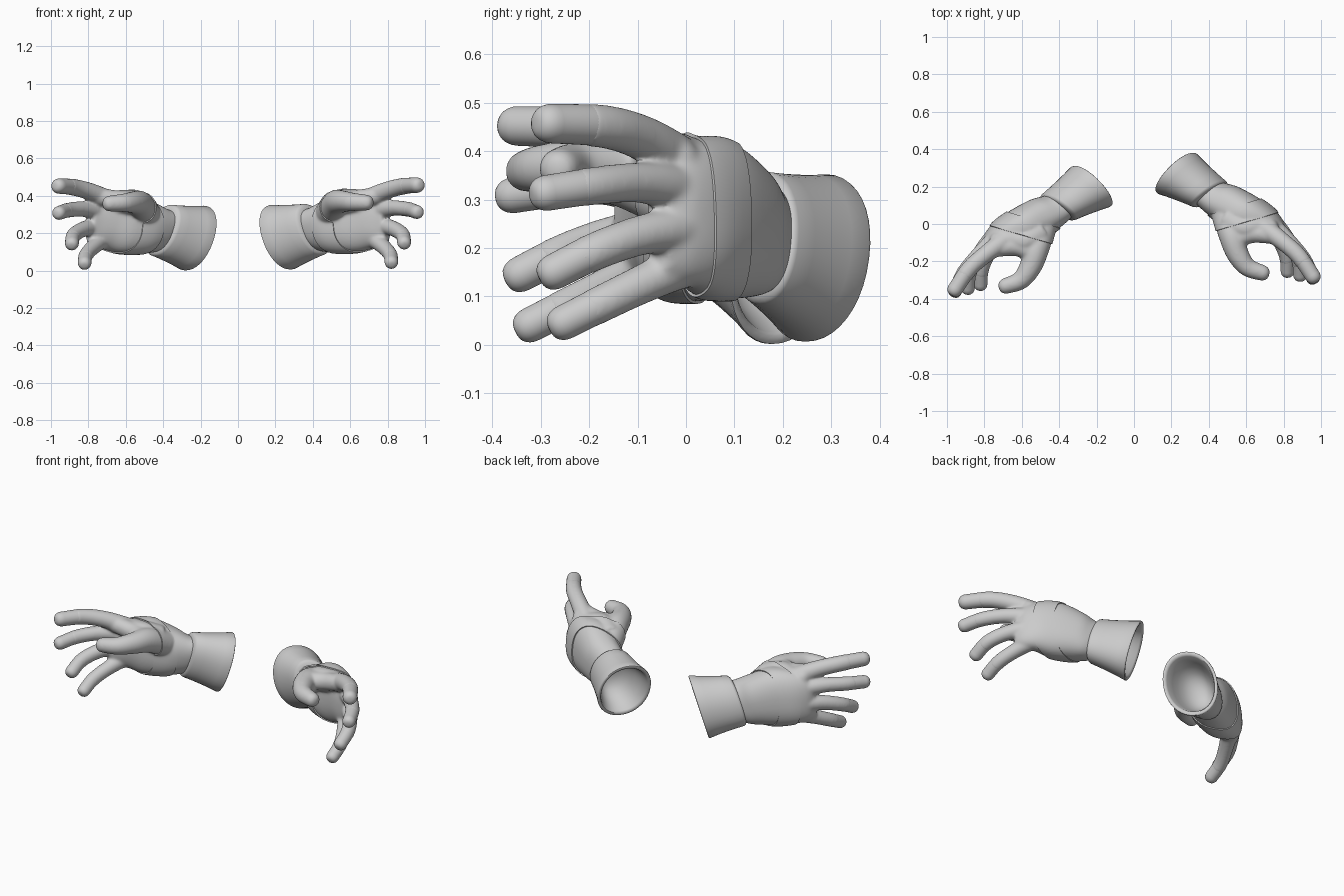
import bpy, bmesh, math
from mathutils import Vector as V

if "Cube" in bpy.data.objects:
    bpy.data.objects.remove(bpy.data.objects["Cube"])

SEG = 40


def spline(pts, t):
    """Catmull-Rom through tuples of numbers, t runs 0..1"""
    n = len(pts) - 1
    i = min(int(t * n), n - 1)
    u = t * n - i
    a, b, c, d = (pts[min(max(k, 0), n)] for k in (i - 1, i, i + 1, i + 2))
    return [0.5 * (2 * q + (r - p) * u + (2 * p - 5 * q + 4 * r - s) * u * u
                   + (3 * q - p - 3 * r + s) * u ** 3) for p, q, r, s in zip(a, b, c, d)]


def ring(c, up, side, k=1.0, power=1.0):
    f = lambda v: math.copysign(abs(v) ** power, v)
    return [c + up * (k * f(math.cos(a))) + side * (k * f(math.sin(a)))
            for a in (2 * math.pi * j / SEG for j in range(SEG))]


def loft(bm, rings):
    rows = [[bm.verts.new(p) for p in r] for r in rings]
    for a, b in zip(rows, rows[1:]):
        for j in range(SEG):
            bm.faces.new((a[j], a[j - 1], b[j - 1], b[j]))
    bm.faces.new(rows[0])
    bm.faces.new(rows[-1][::-1])


def tube(bm, path, t0, t1, k=1.0, round_end=True):
    """Round limb along path points (x, y, z, radius)"""
    rings, steps = [], 20
    for i in range(steps + 1):
        t = t0 + (t1 - t0) * i / steps
        p = spline(path, t)
        d = (V(spline(path, min(t + .01, 1))[:3]) - V(spline(path, max(t - .01, 0))[:3])).normalized()
        side = d.cross(V((0, 0, 1))).normalized()
        rings.append((V(p[:3]), side.cross(d), side, d, p[3] * k))
    out = [ring(c, u, s, r) for c, u, s, d, r in rings]
    if round_end:
        c, u, s, d, r = rings[-1]
        for a in (15, 30, 45, 60, 72, 84):
            a = math.radians(a)
            out.append(ring(c + d * r * math.sin(a), u, s, r * math.cos(a) ** .7))
    loft(bm, out)


def make(name, bm):
    bmesh.ops.recalc_face_normals(bm, faces=bm.faces)
    me = bpy.data.meshes.new(name)
    bm.to_mesh(me)
    bm.free()
    ob = bpy.data.objects.new(name, me)
    bpy.context.collection.objects.link(ob)
    return ob


def bake(ob):
    dg = bpy.context.evaluated_depsgraph_get()
    dg.update()
    me = bpy.data.meshes.new_from_object(ob.evaluated_get(dg))
    ob.modifiers.clear()
    ob.data = me


# Limb paths: x, y, z, radius
fingers = [
    [(.62, .03, .35, .05), (.70, -.025, .385, .052), (.79, -.09, .427, .046), (.88, -.17, .451, .044), (.955, -.277, .457, .042)],
    [(.66, .04, .31, .05), (.75, -.02, .325, .047), (.835, -.10, .335, .041), (.91, -.19, .328, .039), (.955, -.286, .314, .038)],
    [(.66, .05, .24, .05), (.75, .00, .240, .047), (.825, -.09, .227, .041), (.878, -.185, .194, .039), (.888, -.270, .152, .038)],
    [(.64, .06, .19, .05), (.72, .01, .170, .046), (.775, -.08, .130, .040), (.813, -.17, .087, .038), (.82, -.250, .047, .037)],
]
thumb = [(.49, .05, .31, .07), (.523, -.06, .36, .070), (.552, -.155, .370, .060), (.605, -.230, .368, .050), (.682, -.260, .364, .043)]
# Web of flesh between thumb and index finger
webs = [[(.50, .03, .34, .07), (.58, -.02, .37, .068), (.66, -.01, .37, .062), (.72, -.02, .38, .05)],
        [(.53, -.10, .37, .055), (.575, -.068, .376, .052), (.64, -.05, .382, .051), (.74, -.06, .40, .047)]]

# Palm sections: centre, half height vector, half thickness vector
palm = [(.395, .168, .217, -.042, .01, .108, .062, .056, 0),
        (.435, .147, .218, -.04, .01, .118, .07, .067, 0),
        (.50, .108, .235, -.035, .015, .140, .062, .088, 0),
        (.60, .058, .260, -.03, .01, .163, .058, .086, 0),
        (.69, .020, .268, -.02, 0, .152, .050, .066, 0),
        (.755, -.020, .260, -.01, 0, .132, .038, .044, 0),
        (.79, -.055, .256, -.01, 0, .105, .022, .026, 0)]

# Glove: palm, sleeves and thumb fused into one skin
bm = bmesh.new()
sections = [spline(palm, i / 30) for i in range(31)]
loft(bm, [ring(V(s[:3]), V(s[3:6]), V(s[6:9]), 1, .85) for s in sections])
for f in fingers:
    tube(bm, f, 0, .84, 1.02, False)
for t in [thumb] + webs:
    tube(bm, t, 0, 1)
glove = make("right_glove", bm)
rm = glove.modifiers.new("fuse", 'REMESH')
rm.mode, rm.voxel_size = 'VOXEL', .0065
sm = glove.modifiers.new("soften", 'SMOOTH')
sm.factor, sm.iterations = .5, 18
bake(glove)

# Strap: slice of the glove skin, thickened
bm = bmesh.new()
bm.from_mesh(glove.data)
no = V((.28, -.96, 0))
for co, s in (((.57, .10, .25), -1), ((.60, .01, .25), 1)):
    bmesh.ops.bisect_plane(bm, geom=bm.verts[:] + bm.edges[:] + bm.faces[:], plane_co=V(co),
                           plane_no=no * s, clear_outer=True)
strap = make("right_hand_strap", bm)
so = strap.modifiers.new("thickness", 'SOLIDIFY')
so.thickness, so.offset = .006, 1
bake(strap)

# Bare fingertips
bm = bmesh.new()
for f in fingers:
    tube(bm, f, .78, 1, .97)
tips = make("right_fingertips", bm)

# Flared hollow cuff, open end to neck
mouth = (.228, .271, .178, -.05, .022, .174, .102, .109, 0)
neck = (.403, .160, .221, -.045, .008, .136, .083, .070, 0)
bm = bmesh.new()
rings = []
for f, k in ((1.07, .80), (1.05, .92), (1.02, .98), (.98, 1), (.75, .985), (.5, .98), (.25, .985), (.03, 1),
             (0, .985), (-.01, .96), (0, .89), (.04, .86), (.3, .82), (.5, .77), (.68, .67), (.8, .50), (.87, .25), (.88, .05)):
    s = [a + (b - a) * f for a, b in zip(mouth, neck)]
    rings.append(ring(V(s[:3]), V(s[3:6]), V(s[6:9]), k, .95))
loft(bm, rings)
cuff = make("right_cuff", bm)

# Mirrored left hand, set slightly forward
for ob in (glove, strap, tips, cuff):
    left = ob.copy()
    left.data = ob.data.copy()
    left.name = ob.name.replace("right", "left")
    bpy.context.collection.objects.link(left)
    for v in left.data.vertices:
        v.co = V((-v.co.x, v.co.y - .07, v.co.z - .005))
    left.data.flip_normals()

# Smooth shading
for ob in bpy.context.collection.objects:
    bpy.ops.object.select_all(action='DESELECT')
    ob.select_set(True)
    bpy.context.view_layer.objects.active = ob
    bpy.ops.object.shade_smooth_by_angle(angle=math.radians(45))
